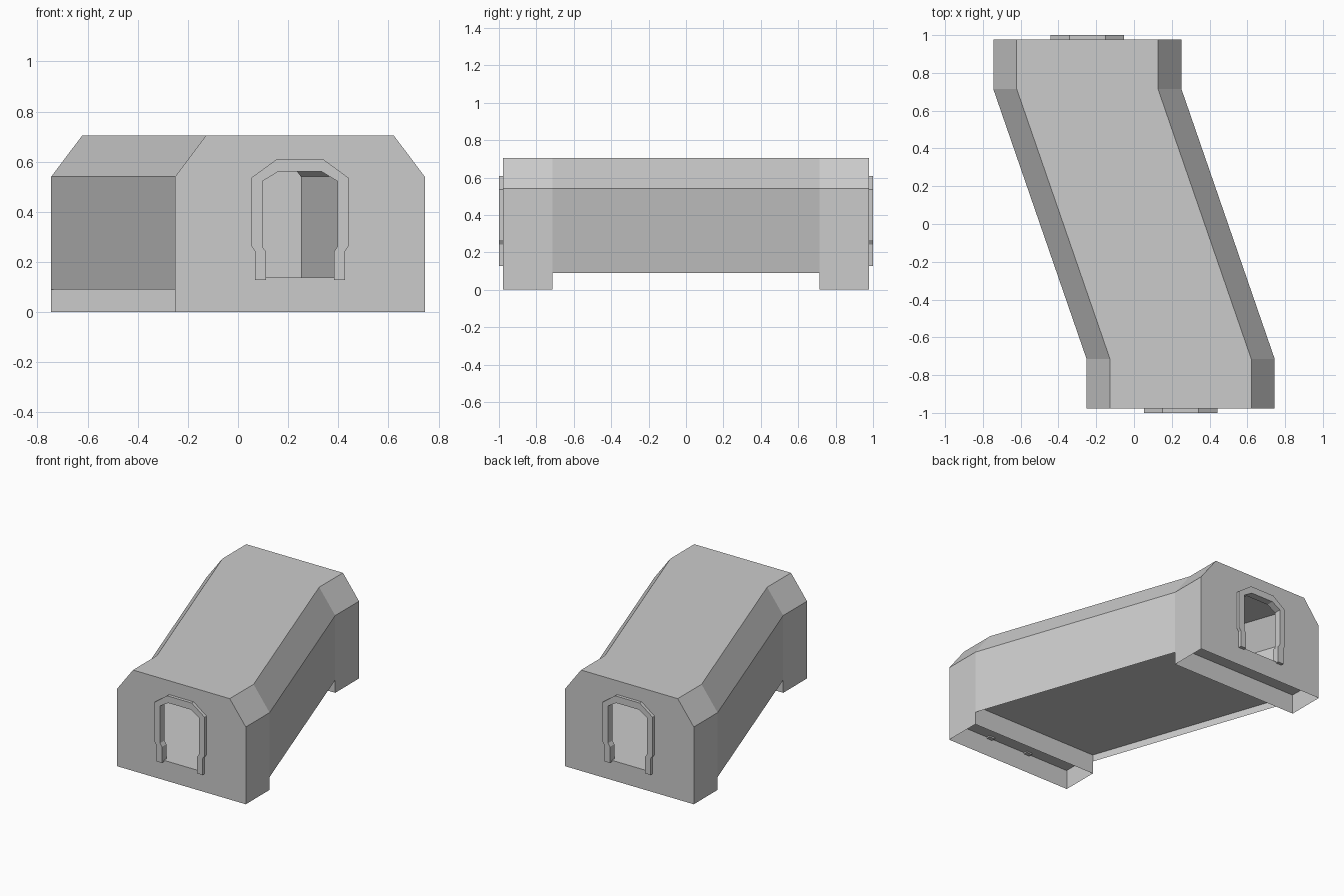
import bpy, bmesh

if "Cube" in bpy.data.objects:
    bpy.data.objects.remove(bpy.data.objects["Cube"])

# Path of the skewed corridor: (y, centre x)
STATIONS = [(-0.978, 0.247), (-0.715, 0.247), (0.715, -0.247), (0.978, -0.247)]
HALF, TOP_HALF = 0.498, 0.374
Z_SKIRT, Z_FLOOR, Z_EAVE, Z_TOP = 0.09, 0.138, 0.54, 0.705


def finish(bm, name):
    mesh = bpy.data.meshes.new(name)
    bm.to_mesh(mesh)
    bm.free()
    obj = bpy.data.objects.new(name, mesh)
    bpy.context.collection.objects.link(obj)
    return obj


def sweep(name, profile):
    """Loft an open (x, z) profile along the corridor path."""
    bm = bmesh.new()
    rings = [[bm.verts.new((c + x, y, z)) for x, z in profile] for y, c in STATIONS]
    for a, b in zip(rings, rings[1:]):
        for i in range(len(profile) - 1):
            bm.faces.new((a[i], b[i], b[i + 1], a[i + 1]))
    return finish(bm, name)


def mirrored(half):
    """Complete a left half outline with its right half."""
    return half + [(-x, z) for x, z in reversed(half)]


# Roof and side walls, then the floor inside them
wall = mirrored([(-HALF, Z_EAVE), (-TOP_HALF, Z_TOP)])
sweep("walls_and_roof", [(-HALF, Z_SKIRT)] + wall + [(HALF, Z_SKIRT)])
sweep("floor", [(-HALF + 0.001, Z_FLOOR), (HALF - 0.001, Z_FLOOR)])

# Door outlines relative to the doorway centre
outer = mirrored([(-0.18, 0.128), (-0.18, 0.243), (-0.195, 0.265),
                  (-0.195, 0.535), (-0.095, 0.608)])
inner = mirrored([(-0.135, 0.128), (-0.135, 0.24), (-0.15, 0.262),
                  (-0.15, 0.522), (-0.087, 0.56)])
opening = [(-0.135, Z_FLOOR)] + inner[1:-1] + [(0.135, Z_FLOOR)]
end_outline = [(-HALF, 0)] + wall + [(HALF, 0)]

# The two ends are the same, turned half a circle
for s, label in ((1, "front"), (-1, "back")):
    y_end, cx = STATIONS[0]
    y_in = STATIONS[1][0]

    # End wall with doorway hole
    bm = bmesh.new()
    edges = []
    for loop in (end_outline, opening):
        vs = [bm.verts.new((s * (cx + x), s * y_end, z)) for x, z in loop]
        edges += [bm.edges.new((vs[i - 1], vs[i])) for i in range(len(vs))]
    bmesh.ops.triangle_fill(bm, use_beauty=True, edges=edges, normal=(0, -s, 0))
    finish(bm, label + "_wall")

    # Footing: sides and inner face, open underneath
    bm = bmesh.new()
    path = [(-HALF, y_end, Z_SKIRT), (-HALF, y_in, Z_SKIRT),
            (HALF, y_in, Z_SKIRT), (HALF, y_end, Z_SKIRT)]
    for i, (a, b) in enumerate(zip(path, path[1:])):
        top = Z_FLOOR if i == 1 else Z_SKIRT
        pts = [(a, 0), (a, top), (b, top), (b, 0)]
        bm.faces.new([bm.verts.new((s * (cx + p[0]), s * p[1], z)) for p, z in pts])
    finish(bm, label + "_footing")

    # Door frame: arch band extruded through the wall
    bm = bmesh.new()
    band = outer + inner[::-1]
    face = bm.faces.new([bm.verts.new((s * (cx + x), -s, z)) for x, z in band])
    ext = bmesh.ops.extrude_face_region(bm, geom=[face], use_keep_orig=True)
    new = [g for g in ext["geom"] if isinstance(g, bmesh.types.BMVert)]
    bmesh.ops.translate(bm, verts=new, vec=(0, s * 0.05, 0))
    bmesh.ops.recalc_face_normals(bm, faces=bm.faces)
    finish(bm, label + "_door_frame")
